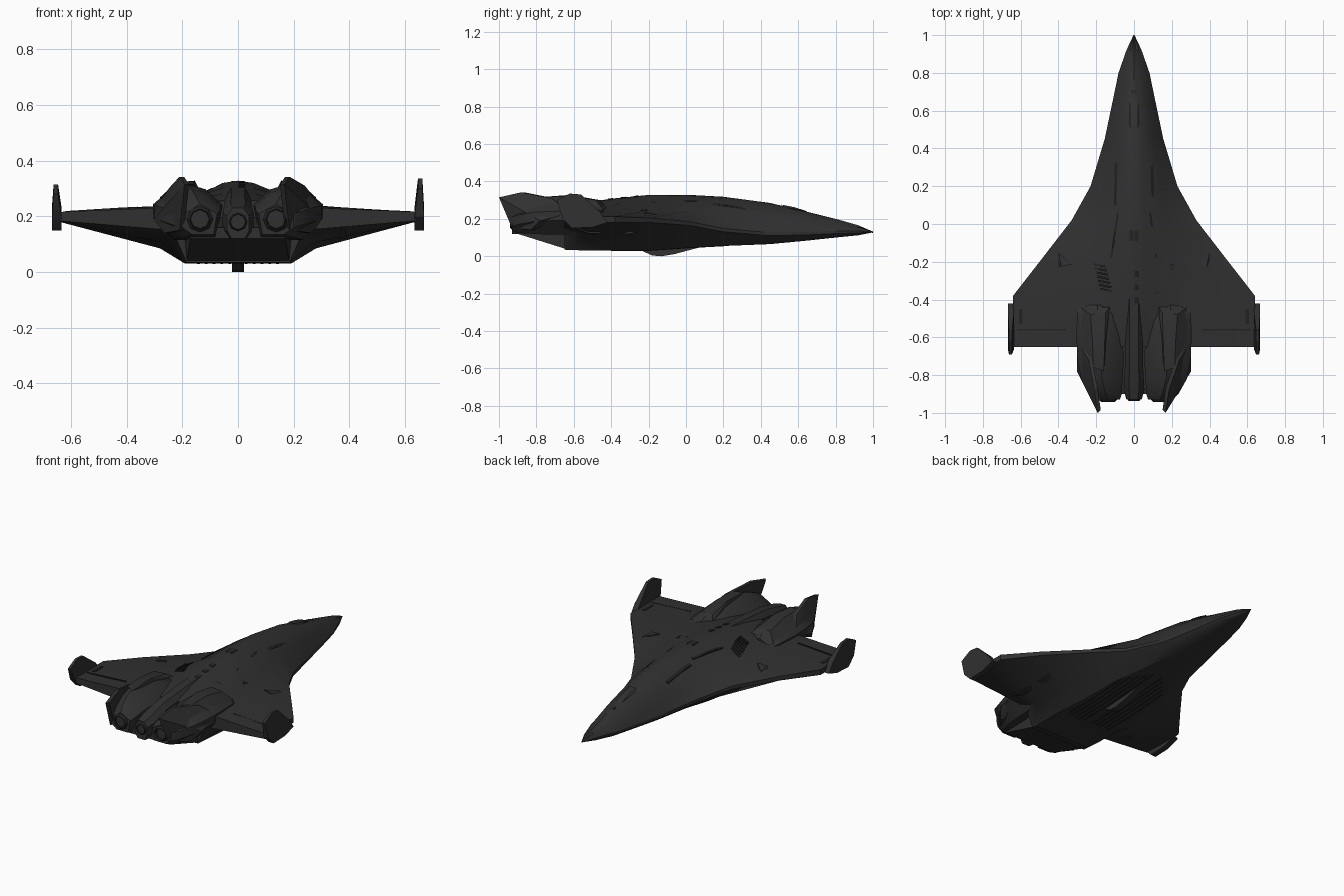
import bpy, bmesh, math
from mathutils import Vector
from mathutils.bvhtree import BVHTree

if "Cube" in bpy.data.objects:
    bpy.data.objects.remove(bpy.data.objects["Cube"])


def material(name, v):
    m = bpy.data.materials.new(name)
    m.diffuse_color = (v, v, v, 1)
    m.use_nodes = True
    m.node_tree.nodes["Principled BSDF"].inputs["Base Color"].default_value = m.diffuse_color
    return m


HULL = material("dark grey hull", 0.03)
DARK = material("black recess", 0.016)


def finish(name, bm, mat=HULL, angle=28):
    bmesh.ops.recalc_face_normals(bm, faces=bm.faces)
    me = bpy.data.meshes.new(name)
    bm.to_mesh(me)
    bm.free()
    me.materials.append(mat)
    ob = bpy.data.objects.new(name, me)
    bpy.context.collection.objects.link(ob)
    bpy.ops.object.select_all(action='DESELECT')
    ob.select_set(True)
    bpy.context.view_layer.objects.active = ob
    bpy.ops.object.shade_smooth_by_angle(angle=math.radians(angle))
    return ob


def loft(name, rings, mat=HULL, angle=28):
    bm = bmesh.new()
    vs = [[bm.verts.new(p) for p in r] for r in rings]
    n = len(rings[0])
    for a, b in zip(vs, vs[1:]):
        for i in range(n):
            j = (i + 1) % n
            bm.faces.new((a[i], a[j], b[j], b[i]))
    bm.faces.new(vs[0])
    bm.faces.new(vs[-1])
    return finish(name, bm, mat, angle)


def hull(name, pts, mat=HULL):
    bm = bmesh.new()
    for p in pts:
        bm.verts.new(p)
    bmesh.ops.convex_hull(bm, input=bm.verts)
    loose = [v for v in bm.verts if not v.link_faces]
    bmesh.ops.delete(bm, geom=loose, context='VERTS')
    return finish(name, bm, mat)


# Blended fuselage and wing
# y, top z, crest x, shoulder x z, edge x z, half edge, under x z, belly x z
stations = [
    (1.0, .132, .001, .002, .131, .003, .13, .001, .002, .128, .001, .128),
    (.92, .166, .010, .025, .155, .040, .13, .005, .03, .116, .012, .112),
    (.80, .20, .02, .05, .175, .082, .128, .007, .07, .108, .03, .10),
    (.64, .24, .03, .075, .20, .115, .122, .008, .095, .098, .05, .083),
    (.45, .285, .04, .10, .225, .155, .118, .008, .13, .09, .08, .065),
    (.20, .318, .05, .14, .243, .23, .14, .009, .18, .092, .12, .055),
    (.02, .328, .055, .17, .245, .33, .175, .01, .22, .085, .16, .045),
    (-.20, .328, .055, .20, .245, .50, .193, .012, .26, .085, .18, .03),
    (-.38, .31, .055, .25, .24, .64, .197, .016, .28, .085, .19, .03),
    (-.52, .29, .05, .29, .236, .64, .197, .017, .27, .105, .19, .03),
    (-.65, .265, .05, .30, .23, .64, .20, .016, .235, .15, .185, .035)]
rings = []
for y, tz, s, mx, mz, cx, cz, t, lx, lz, bx, bz in stations:
    half = [(s, tz - .008), (mx, mz), (cx, cz + t), (cx, cz - t), (lx, lz), (bx, bz)]
    rings.append([(0, y, tz)] + [(x, y, z) for x, z in half] + [(0, y, bz)]
                 + [(-x, y, z) for x, z in reversed(half)])
body = loft("fuselage_and_wings", rings)
tree = BVHTree.FromPolygons([v.co for v in body.data.vertices],
                            [p.vertices for p in body.data.polygons])


def strip(name, a, b, width, up=1, mat=DARK, height=.003, steps=4):
    """Thin plate following the hull from point a to point b."""
    a, b = Vector(a), Vector(b)
    d = (b - a).normalized()
    n = Vector((-d.y, d.x)) * width / 2
    out = []
    for i in range(steps + 1):
        c = a.lerp(b, i / steps)
        edge = []
        for q in (c - n, c + n):
            hit = tree.ray_cast(Vector((q.x, q.y, up)), Vector((0, 0, -up)))[0]
            if hit is None:
                return
            edge.append(hit)
        l, r = edge
        o = Vector((0, 0, height * up))
        out.append([l + o, r + o, r - o, l - o])
    loft(name, out, mat)


# Rear belly ramp under the engines
hull("rear_belly_ramp", [(s * x, y, z) for s in (-1, 1) for x, y, z in
     [(.185, -.62, .032), (.20, -.62, .2), (.17, -.9, .12), (.17, -.9, .16)]])

# Belly keel
hull("belly_keel", [(s * x, y, z) for s in (-1, 1) for x, y, z in
     [(.02, .12, .06), (.022, -.06, .012), (.022, -.13, 0), (.022, -.18, .004),
      (.02, -.26, .04)]])

# Tail spine between the engines
loft("tail_spine", [[(x * w, y, z) for x, z in
     [(-.5, t), (.5, t), (1, t - .03), (1, .15), (.6, .12), (-.6, .12), (-1, .15), (-1, t - .03)]]
     for y, w, t in [(-.38, .05, .305), (-.55, .05, .295), (-.75, .048, .275),
                     (-.88, .055, .245), (-.93, .04, .23)]])


def nozzle(name, x, z, y, r):
    def ring(rad, yy):
        return [(x + rad * math.cos(k * math.pi / 4), yy, z + rad * math.sin(k * math.pi / 4))
                for k in range(8)]
    loft(name, [ring(r, y + .06), ring(r * 1.05, y), ring(r * .8, y - .012),
                ring(r * .65, y + .02)], DARK)


nozzle("centre_nozzle", 0, .18, -.925, .035)

for s, side in ((-1, "left"), (1, "right")):
    # Engine nacelle: y, inner x, outer x, top z, side z, bottom z
    nac = []
    for y, xi, xo, t, m, b in [(-.43, .11, .28, .265, .235, .14), (-.47, .08, .30, .295, .245, .13),
                               (-.58, .06, .305, .315, .243, .12), (-.72, .055, .30, .315, .24, .115),
                               (-.82, .06, .28, .302, .235, .12), (-.90, .065, .235, .27, .22, .125),
                               (-.93, .075, .20, .245, .21, .135)]:
        w = xo - xi
        nac.append([(s * x, y, z) for x, z in
                    [(xi, m), (xi + .25 * w, t - .018), (xi + .5 * w, t), (xi + .78 * w, t - .025),
                     (xo, m), (xo, m - .05), (xo - .28 * w, b), (xi + .1 * w, b)]])
    loft(side + "_engine_nacelle", nac)
    nozzle(side + "_nozzle", s * .137, .19, -.93, .045)

    # Armour ridge over each engine inlet
    hull(side + "_engine_shoulder", [(s * x, y, z) for x, y, z in
         [(.13, -.44, .28), (.28, -.44, .245), (.15, -.47, .302), (.23, -.48, .30),
          (.155, -.62, .328), (.22, -.62, .322), (.28, -.6, .268), (.16, -.78, .315),
          (.215, -.76, .318), (.2, -.5, .25)]])

    # Swept tail fin on the outer rear of the engine; the right one leans further in
    lean = .02 if s > 0 else -.005
    fin = [(.302, -.62, .232), (.24, -.72, .31), (.205 - lean, -.88, .342), (.187 - lean, -1.0, .315),
           (.205 - lean, -.93, .15), (.265, -.83, .14), (.302, -.78, .19)]
    hull(side + "_tail_fin", [(s * (x - d), y + d, z) for x, y, z in fin for d in (0, .016)])

    # Wing tip fin
    top = .02 if s < 0 else 0
    tip = [(-.42, .18), (-.46, .235), (-.56, .33 - top), (-.62, .335 - top), (-.69, .30 - top),
           (-.66, .20), (-.61, .15), (-.5, .155)]
    hull(side + "_wingtip_fin", [(s * x, y, z) for y, z in tip
                                 for x in ((.634, .668) if z < .25 else (.646, .662))])

    # Pods under the wing
    hull(side + "_underwing_pod", [(s * x, y, z) for x, y, z in
         [(.375, -.2, .15), (.36, -.3, .115), (.395, -.3, .12), (.36, -.52, .118),
          (.395, -.52, .122), (.375, -.64, .17), (.375, -.4, .17)]])

    # Louvred vents on the upper hull
    for k in range(7):
        y = -.22 - .022 * k
        x = .185 - .006 * k
        strip(f"{side}_vent_{k}", (s * (x - .035), y - s * .003 - .008),
              (s * (x + .03), y + .008), .011)

    # Side intake slits and raised panels
    strip(side + "_intake_slit", (s * .095, .32), (s * .10, .10), .014)
    strip(side + "_spine_groove", (s * .085, .06), (s * .12, -.18), .010)
    strip(side + "_aileron_gap", (s * .36, -.56), (s * .62, -.56), .008)
    strip(side + "_wing_tip_hatch", (s * .60, -.45), (s * .60, -.53), .02)
    hull(side + "_wing_wedge", [(s * x, y, z) for x, y, z in
         [(.40, -.15, .222), (.33, -.215, .222), (.33, -.215, .236), (.40, -.225, .215),
          (.385, -.225, .23)]])

    # Belly grooves
    for k in range(5):
        x = .03 + .028 * k
        strip(f"{side}_belly_groove_{k}", (s * x, .2 - .03 * k), (s * x, -.4), .01, -1,
              height=.0015, steps=8)

# Cockpit canopy and dorsal hatches
hull("cockpit_canopy", [(s * x, y, z) for s in (-1, 1) for x, y, z in
     [(.018, .65, .236), (.022, .64, .243), (.032, .53, .262), (.02, .58, .262), (.02, .51, .276)]])
strip("nose_sensor", (0, .71), (0, .69), .025)
strip("dorsal_hatch", (0, -.035), (0, -.09), .045)
for k in range(3):
    strip(f"dorsal_slot_{k}", (.015, -.25 - .07 * k), (.015, -.28 - .07 * k), .025)
